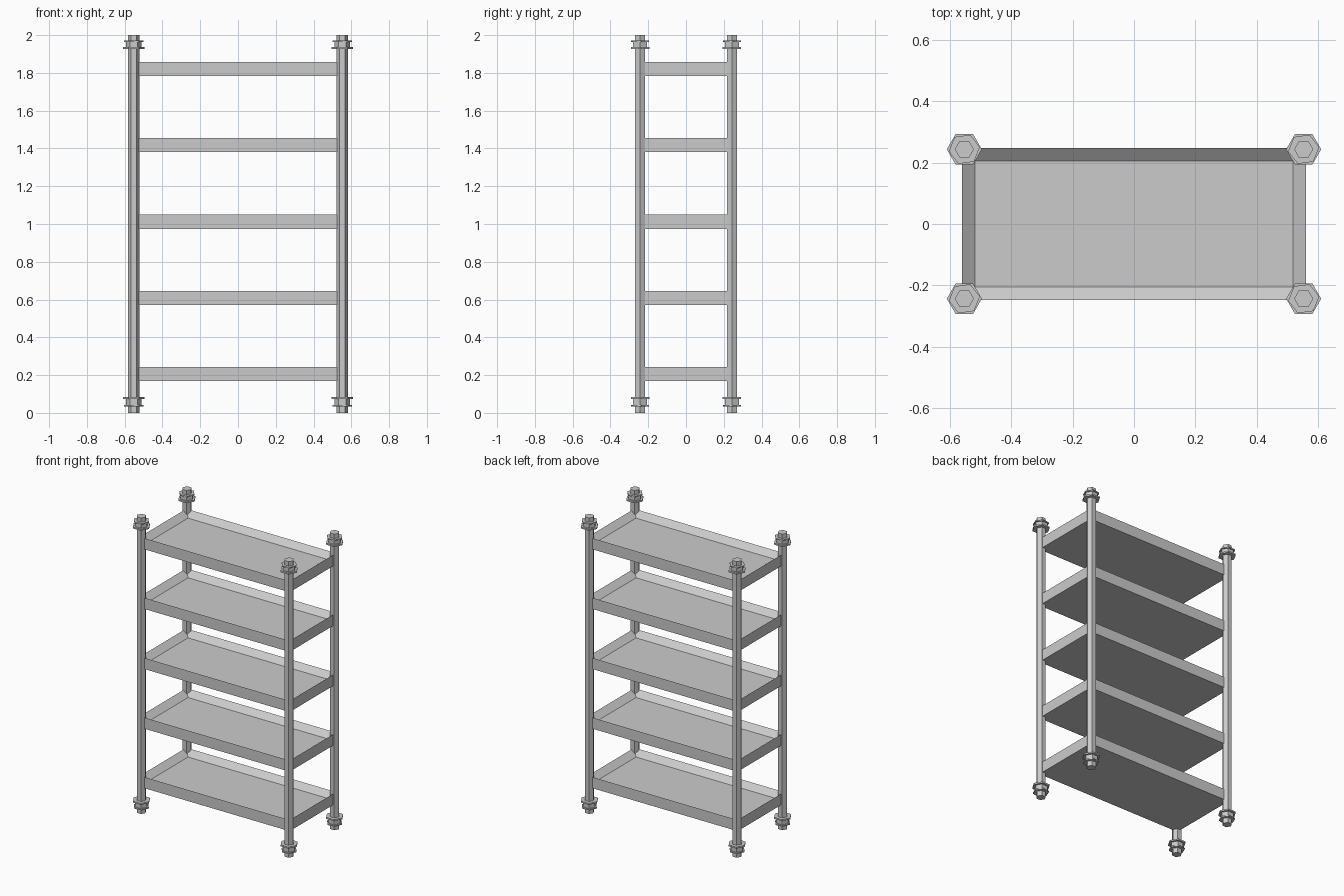
import bpy, bmesh, math
from mathutils import Matrix

if "Cube" in bpy.data.objects:
    bpy.data.objects.remove(bpy.data.objects["Cube"], do_unlink=True)

# Single metal colour
metal = bpy.data.materials.new("grey_metal")
metal.use_nodes = True
colour = (0.6, 0.6, 0.6, 1)
metal.diffuse_color = colour
metal.node_tree.nodes["Principled BSDF"].inputs["Base Color"].default_value = colour


def finish(name, bm):
    bmesh.ops.recalc_face_normals(bm, faces=bm.faces)
    mesh = bpy.data.meshes.new(name)
    bm.to_mesh(mesh)
    bm.free()
    mesh.materials.append(metal)
    obj = bpy.data.objects.new(name, mesh)
    bpy.context.collection.objects.link(obj)
    return obj


def hex_prism(name, x, y, z0, z1, radius, turn=0):
    """Six-sided bar with corners on the x axis, turned about its own axis."""
    bm = bmesh.new()
    place = Matrix.Translation((x, y, (z0 + z1) / 2)) @ Matrix.Rotation(math.radians(90 + turn), 4, "Z")
    bmesh.ops.create_cone(bm, cap_ends=True, segments=6, radius1=radius,
                          radius2=radius, depth=z1 - z0, matrix=place)
    return finish(name, bm)


def tray(name, z0, z1):
    """Shallow tray: upright outside, inner walls sloping down to a flat floor."""
    bm = bmesh.new()
    bmesh.ops.create_cube(bm, size=1, matrix=Matrix.Translation((0, 0, (z0 + z1) / 2))
                          @ Matrix.Diagonal((1.12, 0.496, z1 - z0, 1)))
    top = max(bm.faces, key=lambda f: f.calc_center_median().z)
    bmesh.ops.inset_region(bm, faces=[top], thickness=0.061, depth=0)
    bmesh.ops.translate(bm, verts=top.verts, vec=(0, 0, -0.035))
    return finish(name, bm)


# Five shelves
for i, top in enumerate((0.244, 0.646, 1.049, 1.455, 1.858)):
    tray(f"shelf_{i + 1}", top - 0.075, top)

# Corner posts, each with a washer, nut and lock washer at both ends
for sx, side in ((1, "left"), (-1, "right")):
    for sy, end in ((-1, "front"), (1, "back")):
        x, y, tag = sx * 0.552, sy * 0.243, f"{end}_{side}"
        hex_prism(f"post_{tag}", x, y, 0, 2, 0.031)
        for level, inner, outer in (("top", 1.931, 1.967), ("bottom", 0.079, 0.038)):
            low, high = sorted((inner, outer))
            hex_prism(f"{level}_washer_{tag}", x, y, inner - 0.005, inner + 0.005, 0.057)
            hex_prism(f"{level}_nut_{tag}", x, y, low, high, 0.042)
            hex_prism(f"{level}_lock_washer_{tag}", x, y, outer - 0.004, outer + 0.004, 0.051, 8)
